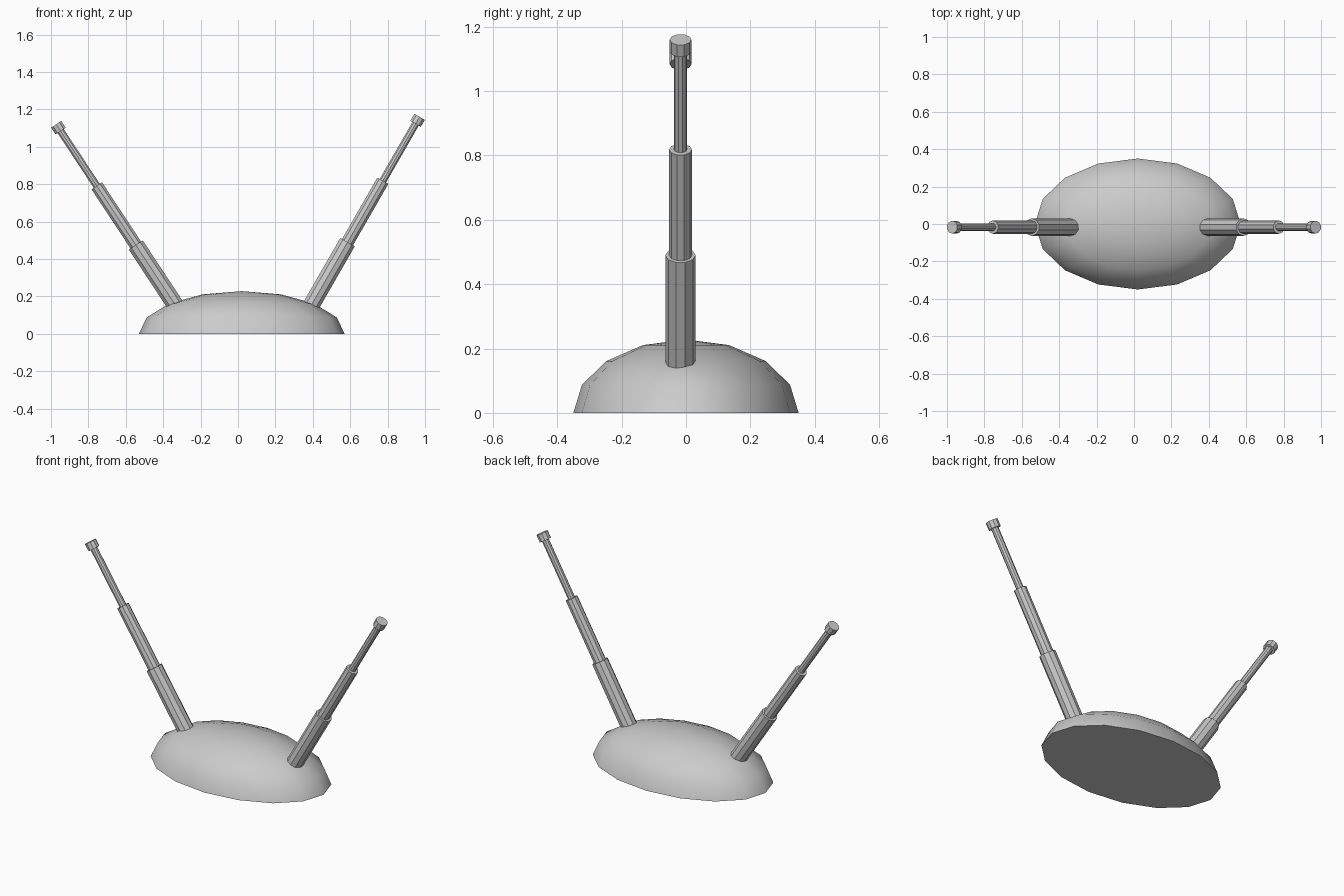
import bpy, bmesh
from math import radians, sin, cos
from mathutils import Matrix

if "Cube" in bpy.data.objects:
    bpy.data.objects.remove(bpy.data.objects["Cube"])


def make_object(name, bm, smooth=False):
    bmesh.ops.recalc_face_normals(bm, faces=bm.faces)
    mesh = bpy.data.meshes.new(name)
    bm.to_mesh(mesh)
    bm.free()
    obj = bpy.data.objects.new(name, mesh)
    bpy.context.collection.objects.link(obj)
    if smooth:
        bpy.ops.object.select_all(action='DESELECT')
        obj.select_set(True)
        bpy.context.view_layer.objects.active = obj
        bpy.ops.object.shade_smooth_by_angle(angle=radians(50))
    return obj


# Base: lower half of a stretched sphere cut off and capped flat
bm = bmesh.new()
bmesh.ops.create_uvsphere(bm, u_segments=16, v_segments=8, radius=1)
low = [v for v in bm.verts if v.co.z < -0.01]
bmesh.ops.delete(bm, geom=low, context='VERTS')
rim = [e for e in bm.edges if e.is_boundary]
bmesh.ops.contextual_create(bm, geom=rim)
bmesh.ops.transform(bm, verts=bm.verts,
                    matrix=Matrix.Translation((0.02, 0, 0)) @ Matrix.Diagonal((0.55, 0.35, 0.228, 1)))
make_object("dome_base", bm, smooth=True)

# Telescopic antenna sections: name, start and end distance back from the tip, radius
SECTIONS = [
    ("tip_cap", 0.0, 0.043, 0.034),
    ("thin_rod", 0.03, 0.42, 0.0205),
    ("middle_tube", 0.394, 0.80, 0.0355),
    ("lower_tube", 0.773, 1.21, 0.047),
]


def antenna(side, tip, lean):
    frame = Matrix.Translation(tip) @ Matrix.Rotation(radians(lean), 4, 'Y')
    for name, start, end, r in SECTIONS:
        bm = bmesh.new()
        bmesh.ops.create_cone(bm, cap_ends=True, segments=10, radius1=r, radius2=r,
                              depth=end - start,
                              matrix=frame @ Matrix.Translation((0, 0, -(start + end) / 2)))
        make_object(f"{side}_{name}", bm)


antenna("left", (-0.972, -0.017, 1.12), -33.4)
antenna("right", (0.971, -0.017, 1.16), 29.9)
